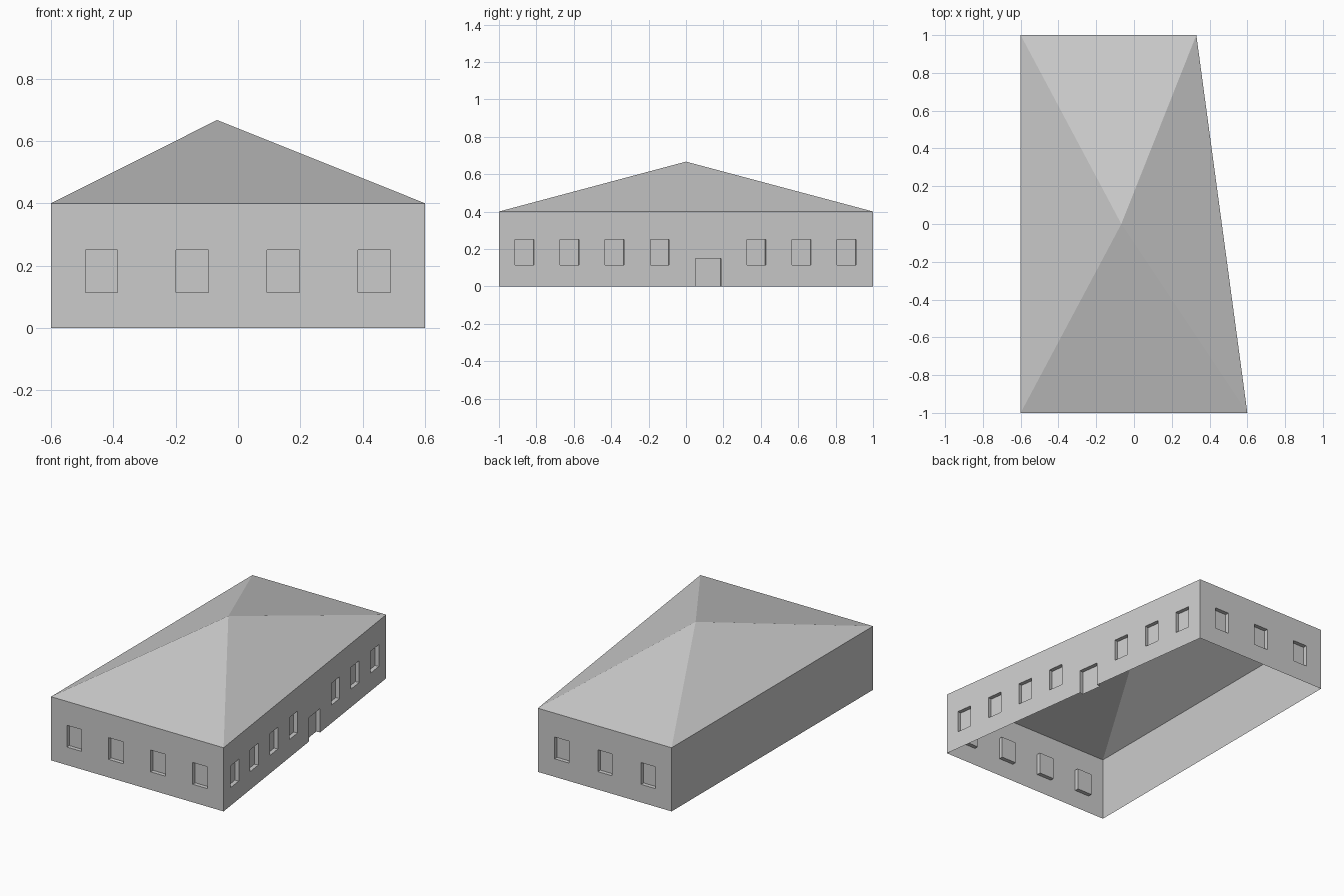
import bpy
import bmesh
from mathutils import Vector

cube = bpy.data.objects.get("Cube")
if cube:
    bpy.data.objects.remove(cube, do_unlink=True)

EAVE = 0.4
DEPTH = 0.025
SILL, HEAD = 0.113, 0.25

# One plain grey for the whole building
grey = bpy.data.materials.new("plain grey")
grey.use_nodes = True
colour = (0.6, 0.6, 0.6, 1)
grey.diffuse_color = colour
grey.node_tree.nodes["Principled BSDF"].inputs["Base Color"].default_value = colour


def finish(name, bm):
    bmesh.ops.remove_doubles(bm, verts=bm.verts, dist=0.0005)
    mesh = bpy.data.meshes.new(name)
    bm.to_mesh(mesh)
    bm.free()
    mesh.materials.append(grey)
    obj = bpy.data.objects.new(name, mesh)
    bpy.context.collection.objects.link(obj)
    return obj


def wall(name, start, end, openings=()):
    """Thin wall from start to end with recessed openings (u0, u1, z0, z1)."""
    start, end = Vector((*start, 0)), Vector((*end, 0))
    along = (end - start).normalized()
    outward = along.cross(Vector((0, 0, 1)))
    length = (end - start).length
    bm = bmesh.new()

    def point(u, z, d=0):
        return start + along * u + Vector((0, 0, z)) - outward * d

    def quad(*corners):
        bm.faces.new([bm.verts.new(c) for c in corners])

    def panel(u0, u1, z0, z1, d=0):
        quad(point(u0, z0, d), point(u1, z0, d), point(u1, z1, d), point(u0, z1, d))

    u = 0
    for u0, u1, z0, z1 in sorted(openings):
        panel(u, u0, 0, EAVE)
        panel(u0, u1, z1, EAVE)
        panel(u0, u1, z0, z1, DEPTH)
        rim = [(u0, z0), (u1, z0), (u1, z1), (u0, z1)]
        # Jambs, head and sill; a doorway at the ground has no sill
        for a, b in zip(rim, rim[1:] + rim[:1]):
            if a[1] > 0 or b[1] > 0:
                quad(point(*a), point(*b), point(*b, DEPTH), point(*a, DEPTH))
        if z0 > 0:
            panel(u0, u1, 0, z0)
        u = u1
    panel(u, length, 0, EAVE)
    return finish(name, bm)


def windows(first, step, count, width):
    return [(first + i * step, first + i * step + width, SILL, HEAD) for i in range(count)]


# Footprint corners, counter-clockwise from the front
front_a, front_b, back_b, back_a = (-0.6, -1), (0.6, -1), (0.33, 1), (-0.6, 1)

# Walls; the side wall slants, so its lengths are slightly stretched
stretch = (Vector(back_b) - Vector(front_b)).length / 2
side = windows(0.086, 0.241, 4, 0.101) + windows(1.326, 0.241, 3, 0.101)
side.append((1.05, 1.187, 0, 0.15))
side = [(a * stretch, b * stretch, c, d) for a, b, c, d in side]

wall("front_wall", front_a, front_b, windows(0.11, 0.2915, 4, 0.104))
wall("left_wall", front_b, back_b, side)
wall("back_wall", back_b, back_a, windows(0.117, 0.3, 3, 0.1))
wall("right_wall", back_a, front_a)

# Pyramid roof rising from the eaves to an off-centre peak
bm = bmesh.new()
peak = bm.verts.new((-0.067, 0, 0.667))
eaves = [bm.verts.new((*c, EAVE)) for c in (front_a, front_b, back_b, back_a)]
for a, b in zip(eaves, eaves[1:] + eaves[:1]):
    bm.faces.new((a, b, peak))
finish("roof", bm)
